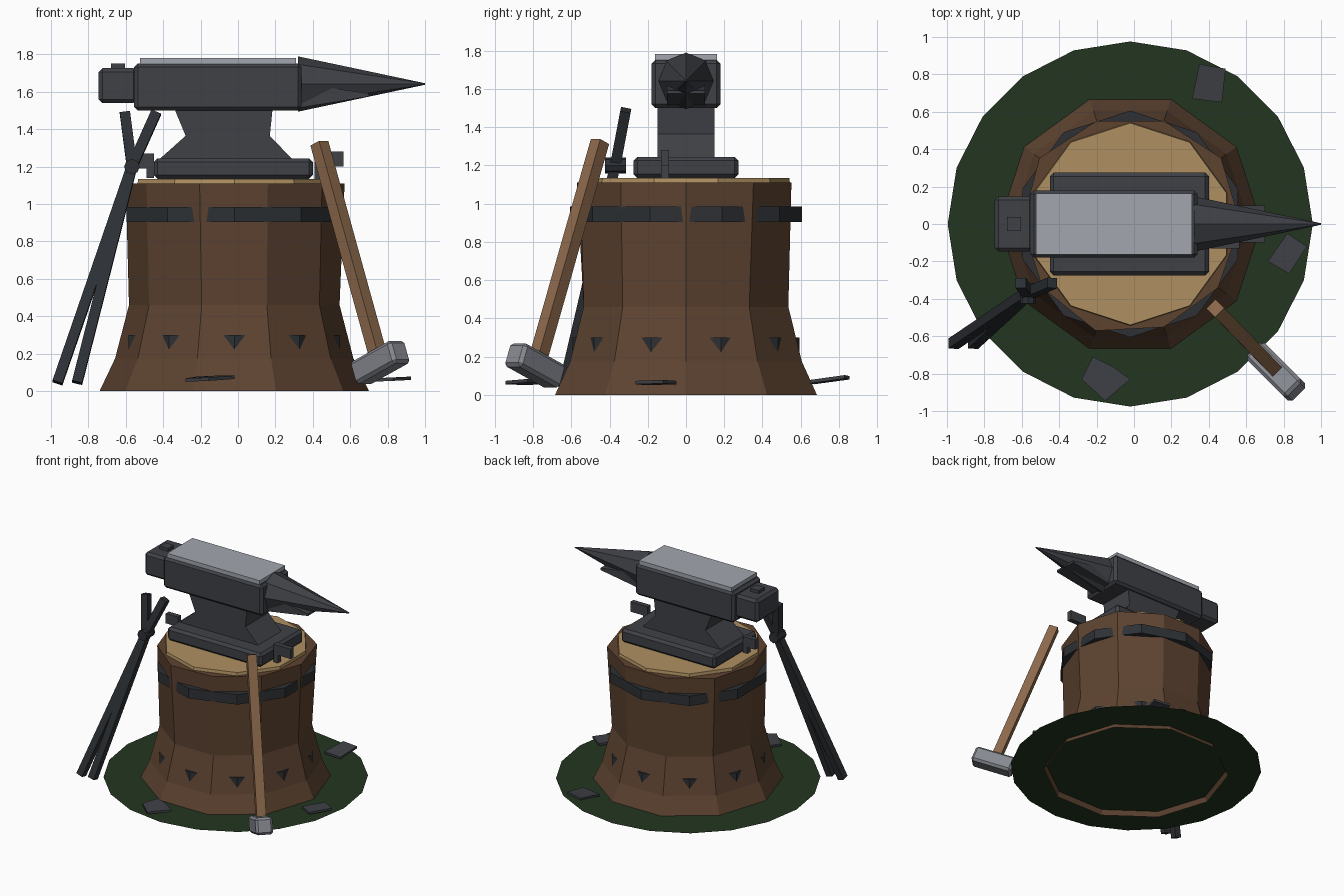
import bpy, bmesh, math
from mathutils import Vector, Matrix

if "Cube" in bpy.data.objects:
    bpy.data.objects.remove(bpy.data.objects["Cube"])

CX = -0.02  # stump axis


def mat(name, r, g, b):
    m = bpy.data.materials.new(name)
    m.diffuse_color = (r, g, b, 1)
    m.use_nodes = True
    m.node_tree.nodes["Principled BSDF"].inputs["Base Color"].default_value = m.diffuse_color
    return m


BARK = mat("bark", .11, .056, .03)
WOOD = mat("cut_wood", .43, .28, .12)
IRON = mat("iron", .05, .053, .062)
DARK = mat("dark_iron", .026, .03, .035)
STEEL = mat("steel", .36, .39, .43)
HEAD = mat("hammer_steel", .24, .25, .28)
GRIP = mat("handle_wood", .26, .14, .07)
GRASS = mat("grass", .017, .036, .014)


def finish(name, bm, material, bevel=0):
    bmesh.ops.recalc_face_normals(bm, faces=bm.faces)
    me = bpy.data.meshes.new(name)
    bm.to_mesh(me)
    bm.free()
    me.materials.append(material)
    ob = bpy.data.objects.new(name, me)
    bpy.context.collection.objects.link(ob)
    if bevel:
        mod = ob.modifiers.new("chamfer", 'BEVEL')
        mod.width, mod.segments = bevel, 1
    return ob


def box(name, lo, hi, material, bevel=0):
    bm = bmesh.new()
    bmesh.ops.create_cube(bm, size=1)
    lo, hi = Vector(lo), Vector(hi)
    for v in bm.verts:
        v.co = (lo + hi) / 2 + v.co * (hi - lo)
    return finish(name, bm, material, bevel)


def prism(name, pts, direction, material):
    # extrude a closed 3D outline along a direction
    bm = bmesh.new()
    f = bm.faces.new([bm.verts.new(p) for p in pts])
    ext = bmesh.ops.extrude_face_region(bm, geom=[f], use_keep_orig=True)
    bmesh.ops.translate(bm, vec=direction,
                        verts=[e for e in ext["geom"] if isinstance(e, bmesh.types.BMVert)])
    return finish(name, bm, material)


def oriented_box(name, centre, axis, side, size, material, bevel=0):
    # local z runs along axis, local x along side
    z = Vector(axis).normalized()
    y = z.cross(Vector(side)).normalized()
    x = y.cross(z)
    rot = Matrix((x, y, z)).transposed()
    bm = bmesh.new()
    bmesh.ops.create_cube(bm, size=1)
    for v in bm.verts:
        v.co = Vector(centre) + rot @ Vector([a * s for a, s in zip(v.co, size)])
    return finish(name, bm, material, bevel)


def bar(name, a, b, side, w, material):
    a, b = Vector(a), Vector(b)
    return oriented_box(name, (a + b) / 2, b - a, side, (w, w, (b - a).length), material)


def ring_stack(name, rings, n, start, material, cap_top=False, cap_bottom=False, closed=False):
    # rings: (z, radius or list of radii)
    bm = bmesh.new()
    loops = []
    for z, r in rings:
        rs = r if isinstance(r, list) else [r] * n
        loops.append([bm.verts.new((CX + rs[i] * math.cos(start + i * math.tau / n),
                                    rs[i] * math.sin(start + i * math.tau / n), z))
                      for i in range(n)])
    pairs = list(zip(loops, loops[1:])) + ([(loops[-1], loops[0])] if closed else [])
    for a, b in pairs:
        for i in range(n):
            j = (i + 1) % n
            bm.faces.new((a[i], a[j], b[j], b[i]))
    if cap_top:
        bm.faces.new(loops[-1])
    if cap_bottom:
        bm.faces.new(loops[0][::-1])
    return finish(name, bm, material)


# ground disc
ring_stack("ground", [(.04, .976)], 20, math.pi / 2, GRASS, cap_top=True)

# flared ten-sided stump, open underneath, slightly uneven at the top
top = [.59, .60, .58, .58, .60, .58, .58, .60, .58, .58]
ring_stack("stump", [(0, .72), (.175, .637), (.46, .563), (1.11, top)], 10, 0, BARK, cap_top=True)
ring_stack("stump_top", [(1.10, .545), (1.135, .54)], 10, math.radians(18), WOOD,
           cap_top=True, cap_bottom=True)

# iron bands, turned half a side so they sink in at the stump corners
for name, z0, z1, r in (("upper_band", .905, .985, .606), ("lower_band", .22, .30, .594)):
    ring_stack(name, [(z0, r - .06), (z0, r), (z1, r), (z1, r - .06)], 10,
               math.radians(18), DARK, closed=True)

# anvil
box("anvil_base", (-.45, -.275, 1.135), (.40, .275, 1.245), IRON, .02)
waist = [(-.42, 1.24), (.29, 1.24), (.17, 1.365), (.185, 1.51), (-.34, 1.51), (-.28, 1.365)]
prism("anvil_waist", [(x, -.15, z) for x, z in waist], (0, .3, 0), IRON)
box("anvil_body", (-.555, -.18, 1.50), (.34, .18, 1.752), IRON, .02)
box("anvil_face", (-.525, -.163, 1.745), (.31, .163, 1.782), STEEL)
box("anvil_heel", (-.745, -.147, 1.54), (-.54, .147, 1.727), IRON, .02)
box("hardy_block", (-.68, -.037, 1.72), (-.605, .037, 1.752), IRON)
bm = bmesh.new()
bmesh.ops.create_cone(bm, cap_ends=True, segments=8, radius1=.148, radius2=.004, depth=.68,
                      matrix=Matrix.Translation((.66, 0, 1.642)) @ Matrix.Rotation(math.pi / 2, 4, 'Y'))
finish("anvil_horn", bm, IRON)
under = [(.33, 1.515), (.70, 1.575), (.70, 1.592), (.49, 1.622), (.33, 1.60)]
prism("horn_support", [(x, -.1, z) for x, z in under], (0, .2, 0), IRON)

# hold-down lugs at both ends of the base
box("right_lug_plate", (.41, -.13, 1.135), (.45, -.09, 1.28), IRON)
box("right_lug_bar", (.45, -.13, 1.20), (.565, -.09, 1.28), IRON)
box("left_lug_plate", (-.49, -.13, 1.14), (-.45, -.09, 1.27), IRON)
box("left_lug_bar", (-.56, -.13, 1.19), (-.49, -.09, 1.27), IRON)

# tongs leaning on the stump
pivot = (-.567, -.37, 1.2)
for name, foot, tip in (("a", (-.965, -.64, .045), (-.437, -.315, 1.49)),
                        ("b", (-.86, -.64, .045), (-.605, -.315, 1.49))):
    bar("tong_handle_" + name, foot, pivot, (1, 0, 0), .055, DARK)
    bar("tong_jaw_" + name, pivot, tip, (1, 0, 0), .055, DARK)
bm = bmesh.new()
bmesh.ops.create_cone(bm, cap_ends=True, segments=8, radius1=.042, radius2=.042, depth=.11,
                      matrix=Matrix.Translation(pivot) @ Matrix.Rotation(math.pi / 2, 4, 'X'))
finish("tong_rivet", bm, DARK)

# sledge hammer leaning on the stump
side = (1, 1, 0)
bar("hammer_handle", (.435, -.45, 1.325), (.76, -.785, .15), side, .07, GRIP)
slope = math.radians(21.5)
d = math.cos(slope) * math.sqrt(.5)
oriented_box("hammer_head", (.76, -.79, .153), (d, -d, math.sin(slope)), side,
             (.13, .13, .33), HEAD, .018)

# scrap plates on the ground
scraps = [[(.35, .855, .08), (.49, .83, .085), (.47, .65, .06), (.31, .67, .055)],
          [(.82, -.05, .055), (.925, -.12, .06), (.83, -.265, .055), (.715, -.20, .05)],
          [(-.22, -.71, .06), (-.11, -.765, .065), (-.02, -.83, .065), (-.155, -.945, .055),
           (-.28, -.83, .05)]]
for i, pts in enumerate(scraps):
    prism("scrap_plate_%d" % (i + 1), pts, (0, 0, .018), IRON)
